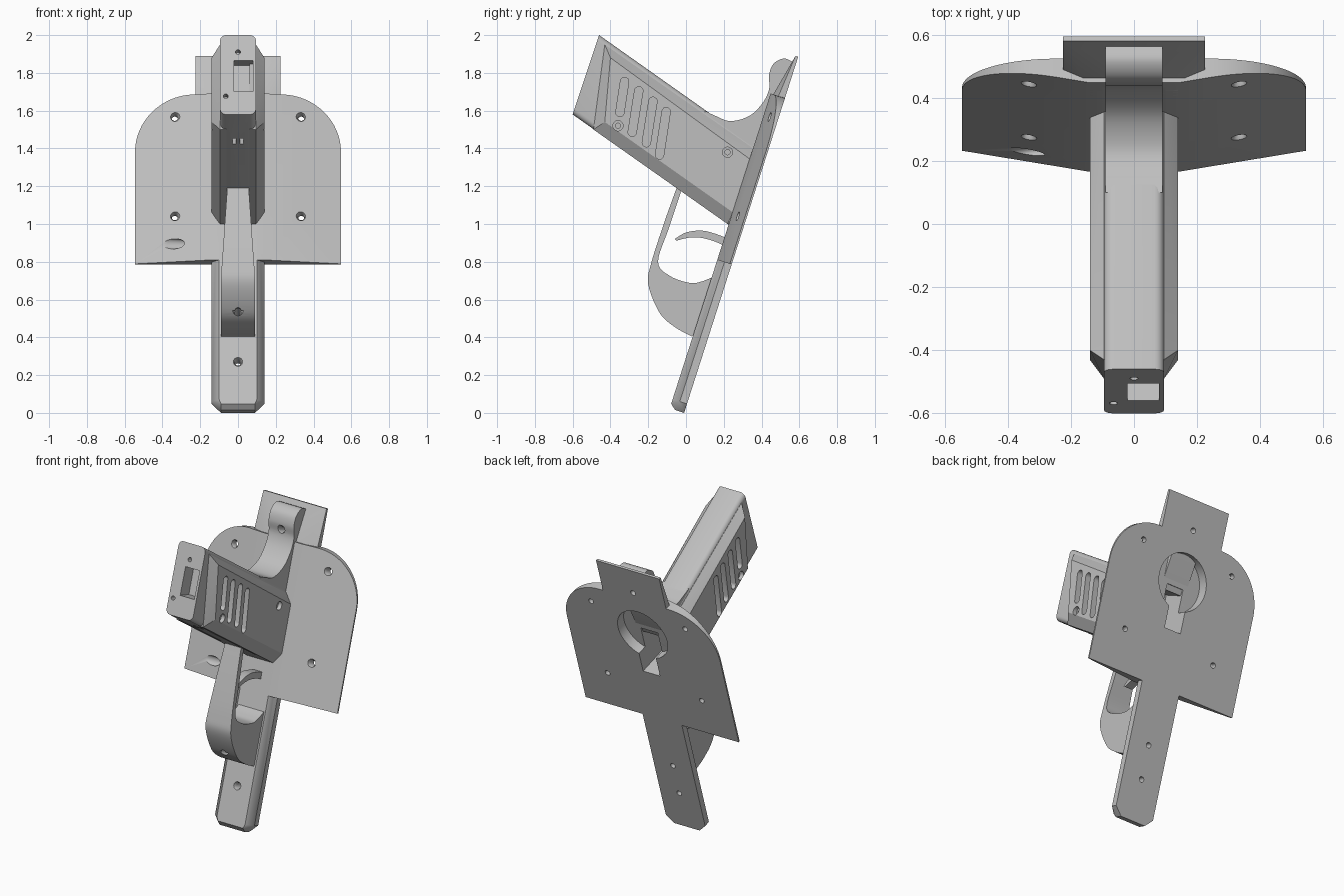
import bpy, bmesh, math
from mathutils import Matrix, Vector

if "Cube" in bpy.data.objects:
    bpy.data.objects.remove(bpy.data.objects["Cube"], do_unlink=True)

grey = bpy.data.materials.new("light_grey")
grey.use_nodes = True
grey.diffuse_color = (0.52, 0.52, 0.52, 1)
grey.node_tree.nodes["Principled BSDF"].inputs["Base Color"].default_value = (0.52, 0.52, 0.52, 1)

# Tilted frame of the back plate: x across, u up the plate, t out of its front
FRAME = Matrix.Translation((0, -0.01, 0)) @ Matrix.Rotation(math.atan2(0.952, 0.305), 4, 'X')


def tilt(x, u, t):
    return FRAME @ Vector((x, u, t))


def finish(bm, name):
    bmesh.ops.recalc_face_normals(bm, faces=bm.faces)
    me = bpy.data.meshes.new(name)
    bm.to_mesh(me)
    bm.free()
    ob = bpy.data.objects.new(name, me)
    me.materials.append(grey)
    bpy.context.collection.objects.link(ob)
    return ob


def hull(name, pts):
    bm = bmesh.new()
    for p in pts:
        bm.verts.new(p)
    res = bmesh.ops.convex_hull(bm, input=bm.verts)
    junk = {g for g in res["geom_interior"] + res["geom_unused"] if isinstance(g, bmesh.types.BMVert)}
    bmesh.ops.delete(bm, geom=list(junk), context='VERTS')
    bmesh.ops.dissolve_limit(bm, angle_limit=0.01, verts=bm.verts, edges=bm.edges)
    return finish(bm, name)


def prism(name, pts, x0, x1, shape=None):
    """Side profile of (y, z) points extruded across x."""
    bm = bmesh.new()
    face = bm.faces.new([bm.verts.new((x0, y, z)) for y, z in pts])
    out = bmesh.ops.extrude_face_region(bm, geom=[face])
    for v in out["geom"]:
        if isinstance(v, bmesh.types.BMVert):
            v.co.x = x1
    bmesh.ops.recalc_face_normals(bm, faces=bm.faces)
    if shape:
        shape(bm)
    return finish(bm, name)


def curve(pts, n=6):
    """Smooth line through the points."""
    v = [Vector(p) for p in [pts[0]] + pts + [pts[-1]]]
    out = []
    for a, b, c, d in zip(v, v[1:], v[2:], v[3:]):
        for i in range(n):
            s = i / n
            out.append(0.5 * (2 * b + (c - a) * s + (2 * a - 5 * b + 4 * c - d) * s * s
                              + (3 * b - a - 3 * c + d) * s ** 3))
    return [tuple(p) for p in out] + [pts[-1]]


def cone(r1, r2, depth, matrix, seg=32):
    bm = bmesh.new()
    bmesh.ops.create_cone(bm, cap_ends=True, segments=seg, radius1=r1, radius2=r2, depth=depth, matrix=matrix)
    return finish(bm, "cutter")


def box(x0, x1, u0, u1, t0, t1):
    return hull("cutter", [tilt(x, u, t) for x in (x0, x1) for u in (u0, u1) for t in (t0, t1)])


def cut(parts, cutter):
    cutter.hide_render = True
    for ob in parts:
        mod = ob.modifiers.new("cut", 'BOOLEAN')
        mod.operation = 'DIFFERENCE'
        mod.solver = 'EXACT'
        mod.object = cutter
        bpy.context.view_layer.objects.active = ob
        bpy.ops.object.modifier_apply(modifier=mod.name)
    bpy.data.objects.remove(cutter, do_unlink=True)


def screw_hole(parts, x, u, front):
    at = FRAME @ Matrix.Translation((x, u, 0))
    cut(parts, cone(0.017, 0.017, 1, at, 20))
    cut(parts, cone(0.014, 0.03, 0.03, at @ Matrix.Translation((0, 0, front - 0.005)), 24))


# Back plate: thick in the middle, thin at the edges, rounded upper corners
def plate_t(x):
    return 0.08 - 0.07 * max(0, abs(x) - 0.14) / 0.405


outline = [(0.545, 0.825), (0.14, 0.825), (0.14, 1.75)]
for i in range(17):
    a = math.radians(90 * i / 16)
    outline.append((0.245 + 0.3 * math.cos(a), 1.45 + 0.3 * math.sin(a)))
plate = hull("back_plate", [tilt(s * x, u, t) for x, u in outline for s in (1, -1) for t in (0, plate_t(x))])

# Long strip running down from the plate
section = [(0.14, 0), (0.14, 0.04), (0.1, 0.08)]
pts = [(x, u, t) for x, t in section for u in (0.05, 1.7)] + [(0.09, 0, 0), (0.09, 0.0, 0.05), (0.09, 0.025, 0.08)]
strip = hull("lower_strip", [tilt(s * x, u, t) for x, u, t in pts for s in (1, -1)])

# Flared tab at the top
pts = [(0.225, 1.98, 0), (0.225, 1.98, 0.015), (0.225, 1.6, 0), (0.225, 1.6, 0.05),
       (0.14, 1.68, 0.08), (0.14, 1.6, 0.08)]
tab = hull("top_tab", [tilt(s * x, u, t) for x, u, t in pts for s in (1, -1)])

# Curved hook joining tab and arm
hook_line = curve([(0.57, 1.855), (0.52, 1.876), (0.465, 1.85), (0.44, 1.79), (0.44, 1.715), (0.405, 1.64),
                   (0.335, 1.572), (0.235, 1.545), (0.15, 1.575), (0.1, 1.6)])
hook = prism("hook", hook_line + [(0.1, 1.5), (0.35, 1.38), (0.5, 1.65)], -0.09, 0.09)


# Slanted arm with rounded long edges
def round_long_edges(bm):
    axis = Vector((0, 0.816, -0.577))
    edges = [e for e in bm.edges if abs((e.verts[0].co - e.verts[1].co).normalized().dot(axis)) > 0.95]
    bmesh.ops.bevel(bm, geom=edges, offset=0.03, segments=5, profile=0.5, affect='EDGES')


arm = prism("arm", [(-0.46, 2.0), (-0.6, 1.58), (0.235, 0.99), (0.375, 1.41)], -0.095, 0.095, round_long_edges)

# Chamfered cheeks on both sides of the arm
inner = [(-0.43, 1.95), (-0.49, 1.5), (0.22, 1.0), (0.37, 1.39)]
outer = [(-0.4, 1.88), (-0.43, 1.54), (0.25, 1.06), (0.35, 1.335)]
cheeks = []
for side, s in (("left", 1), ("right", -1)):
    pts = [(s * x, y, z) for x, ring in ((0.06, inner), (0.095, inner), (0.14, outer)) for y, z in ring]
    cheeks.append(hull(side + "_cheek", pts))


# Loop guard, tapering to a narrow strap at the top
def taper(bm):
    for v in bm.verts:
        v.co.x *= 1 - 0.36 * min(1, max(0, (v.co.z - 0.72) / 0.46))


guard_out = curve([(-0.05, 1.19), (-0.118, 1.0), (-0.185, 0.79), (-0.2, 0.68), (-0.14, 0.53), (-0.06, 0.455), (0.03, 0.405)])
guard_in = curve([(0.14, 0.718), (0.08, 0.695), (0.02, 0.688), (-0.085, 0.725), (-0.148, 0.8), (-0.09, 0.98), (-0.02, 1.19)])
guard = prism("guard_loop", guard_out + [(0.08, 0.45)] + guard_in, -0.09, 0.09, taper)

# Crescent lever inside the loop
upper = curve([(-0.06, 0.92), (0, 0.955), (0.08, 0.965), (0.15, 0.95), (0.23, 0.92)])
lower = curve([(0.23, 0.865), (0.17, 0.9), (0.09, 0.925), (0.02, 0.928), (-0.05, 0.912)])
lever = prism("crescent_lever", upper + lower, -0.028, 0.028)

# Screw holes
for x in (-0.335, 0.335):
    for u in (1.078, 1.63):
        screw_hole([plate], x, u, plate_t(x))
screw_hole([strip], 0, 0.258, 0.08)
screw_hole([strip, guard], 0, 0.47, 0.285)
screw_hole([tab, hook, plate], 0, 1.8, 0.104)

# Keyhole pocket in the back
cut([plate, strip, tab, arm] + cheeks,
    cone(0.175, 0.175, 0.13, FRAME @ Matrix.Translation((0, 1.48, 0)), 48))
cut([plate, strip, arm], box(-0.06, 0.06, 1.18, 1.46, -0.05, 0.22))

# Shallow finger scoop low on the plate
bm = bmesh.new()
bmesh.ops.create_uvsphere(bm, u_segments=32, v_segments=16, radius=1,
                          matrix=FRAME @ Matrix.Translation((-0.345, 0.925, 0.047))
                          @ Matrix.Rotation(math.atan(0.17), 4, 'Y') @ Matrix.Diagonal((0.155, 0.028, 0.02, 1)))
cut([plate], finish(bm, "cutter"))

# Window and pin holes in the arm's end face, small notches beneath
cut([arm], box(-0.02, 0.08, 1.453, 1.626, 0.95, 1.1))
for x, u in ((0, 1.673), (-0.065, 1.426)):
    cut([arm], cone(0.013, 0.013, 0.1, FRAME @ Matrix.Translation((x, u, 1.04)), 16))
for x in (-0.02, 0.02):
    cut([arm], prism("cutter", [(-0.42, 1.4), (-0.42, 1.47), (-0.38, 1.47), (-0.38, 1.4)], x - 0.01, x + 0.01))

# Slots and bolt recesses on both cheeks
slots = [(-0.325, 1.755, -0.35, 1.59), (-0.25, 1.705, -0.285, 1.485),
         (-0.175, 1.65, -0.21, 1.43), (-0.105, 1.595, -0.14, 1.365)]
for s, cheek in zip((1, -1), cheeks):
    for y0, z0, y1, z1 in slots:
        lean = math.atan2(z0 - z1, y0 - y1)
        ring = []
        for k, (y, z) in enumerate(((y0, z0), (y1, z1))):
            for i in range(9):
                a = lean - math.pi / 2 + math.pi * (k + i / 8)
                ring.append((y + 0.022 * math.cos(a), z + 0.022 * math.sin(a)))
        cut([cheek], prism("cutter", ring, s * 0.1, s * 0.2))
    for y, z in ((-0.36, 1.52), (0.22, 1.38)):
        at = Matrix.Translation((s * 0.145, y, z)) @ Matrix.Rotation(math.pi / 2, 4, 'Y')
        cut([cheek], cone(0.027, 0.027, 0.06, at, 24))
        cut([cheek, arm], cone(0.014, 0.014, 0.14, at, 16))

# Smooth curved areas, keep edges crisp
bpy.ops.object.select_all(action='DESELECT')
for ob in [plate, strip, tab, hook, arm, guard, lever] + cheeks:
    ob.select_set(True)
    bpy.context.view_layer.objects.active = ob
bpy.ops.object.shade_smooth_by_angle(angle=math.radians(30))
